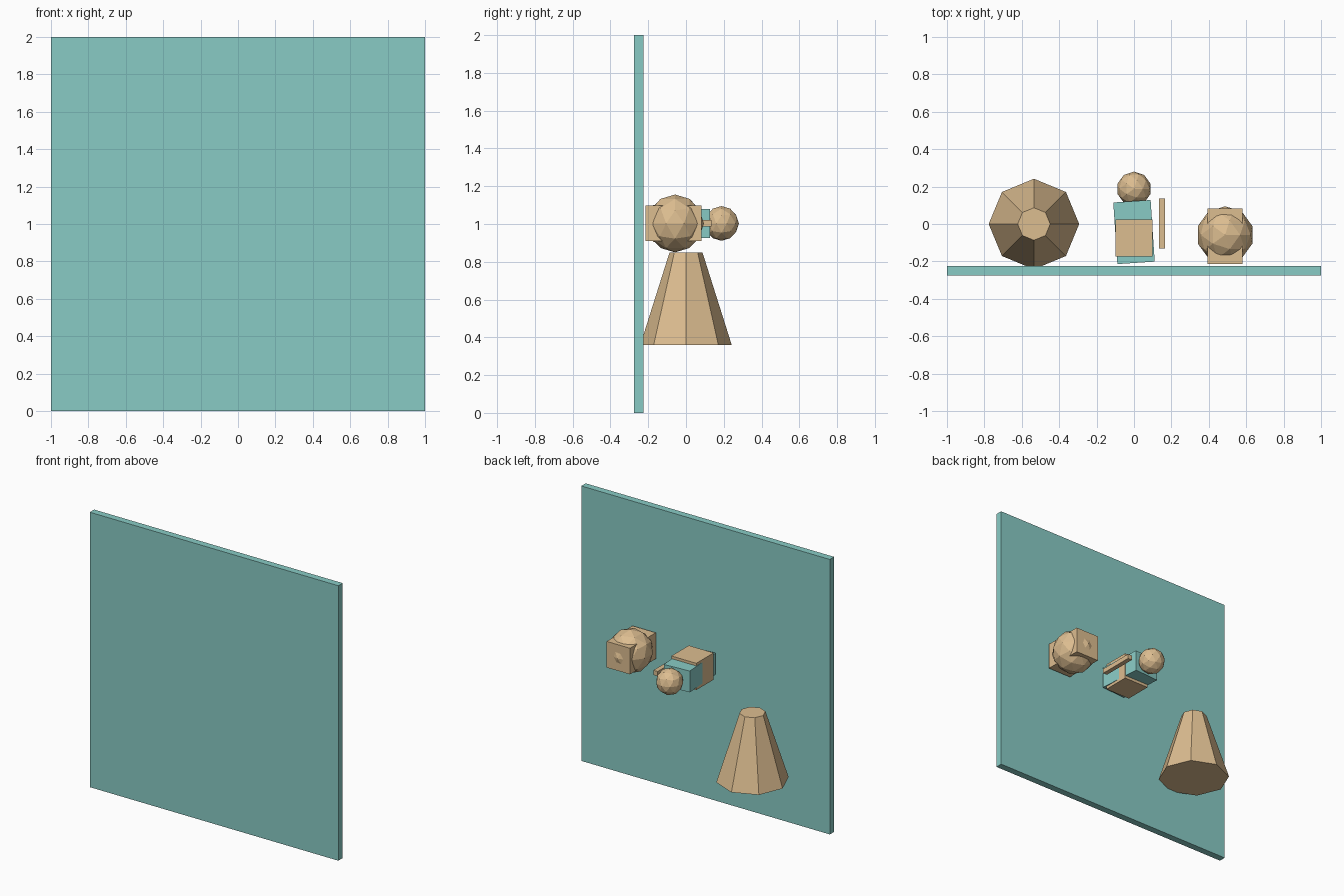
import bpy, bmesh
from math import radians
from mathutils import Matrix

if "Cube" in bpy.data.objects:
    bpy.data.objects.remove(bpy.data.objects["Cube"])


def material(name, color):
    m = bpy.data.materials.new(name)
    m.diffuse_color = color
    m.use_nodes = True
    m.node_tree.nodes["Principled BSDF"].inputs["Base Color"].default_value = m.diffuse_color
    return m


TEAL = material("teal", (0.25, 0.60, 0.56, 1))
TAN = material("tan", (0.72, 0.51, 0.28, 1))


def add(name, bm, mat, loc, turn=0):
    mesh = bpy.data.meshes.new(name)
    bm.to_mesh(mesh)
    bm.free()
    mesh.materials.append(mat)
    ob = bpy.data.objects.new(name, mesh)
    ob.location = loc
    ob.rotation_euler.z = radians(turn)
    bpy.context.collection.objects.link(ob)
    return ob


def box(name, mat, loc, size, turn=0):
    bm = bmesh.new()
    bmesh.ops.create_cube(bm, size=1, matrix=Matrix.Diagonal((*size, 1)))
    return add(name, bm, mat, loc, turn)


def ball(name, mat, loc, radius):
    bm = bmesh.new()
    bmesh.ops.create_icosphere(bm, subdivisions=2, radius=radius)
    return add(name, bm, mat, loc)


def frustum(name, mat, loc, r1, r2, height, sides):
    bm = bmesh.new()
    bmesh.ops.create_cone(bm, cap_ends=True, segments=sides,
                          radius1=r1, radius2=r2, depth=height)
    return add(name, bm, mat, loc)


# Upright backing panel
box("back_panel", TEAL, (0, -0.25, 1), (2, 0.05, 2))

# Eight-sided tapered lampshade shape
frustum("tapered_cone", TAN, (-0.535, 0, 0.605), 0.242, 0.087, 0.49, 8)

# Centre group: slightly turned block, cube around it, ball and side bar
box("turned_block", TEAL, (0, -0.043, 1.003), (0.2, 0.33, 0.155), 3.8)
box("centre_cube", TAN, (0, -0.075, 1.002), (0.2, 0.2, 0.195))
ball("end_ball", TAN, (0, 0.188, 1.003), 0.092)
box("side_bar", TAN, (0.15, 0.003, 1.003), (0.034, 0.266, 0.034))

# Right group: long block with a ball bulging out of it
box("long_block", TAN, (0.487, -0.066, 1.004), (0.188, 0.297, 0.19))
ball("block_ball", TAN, (0.487, -0.058, 1.003), 0.153)
